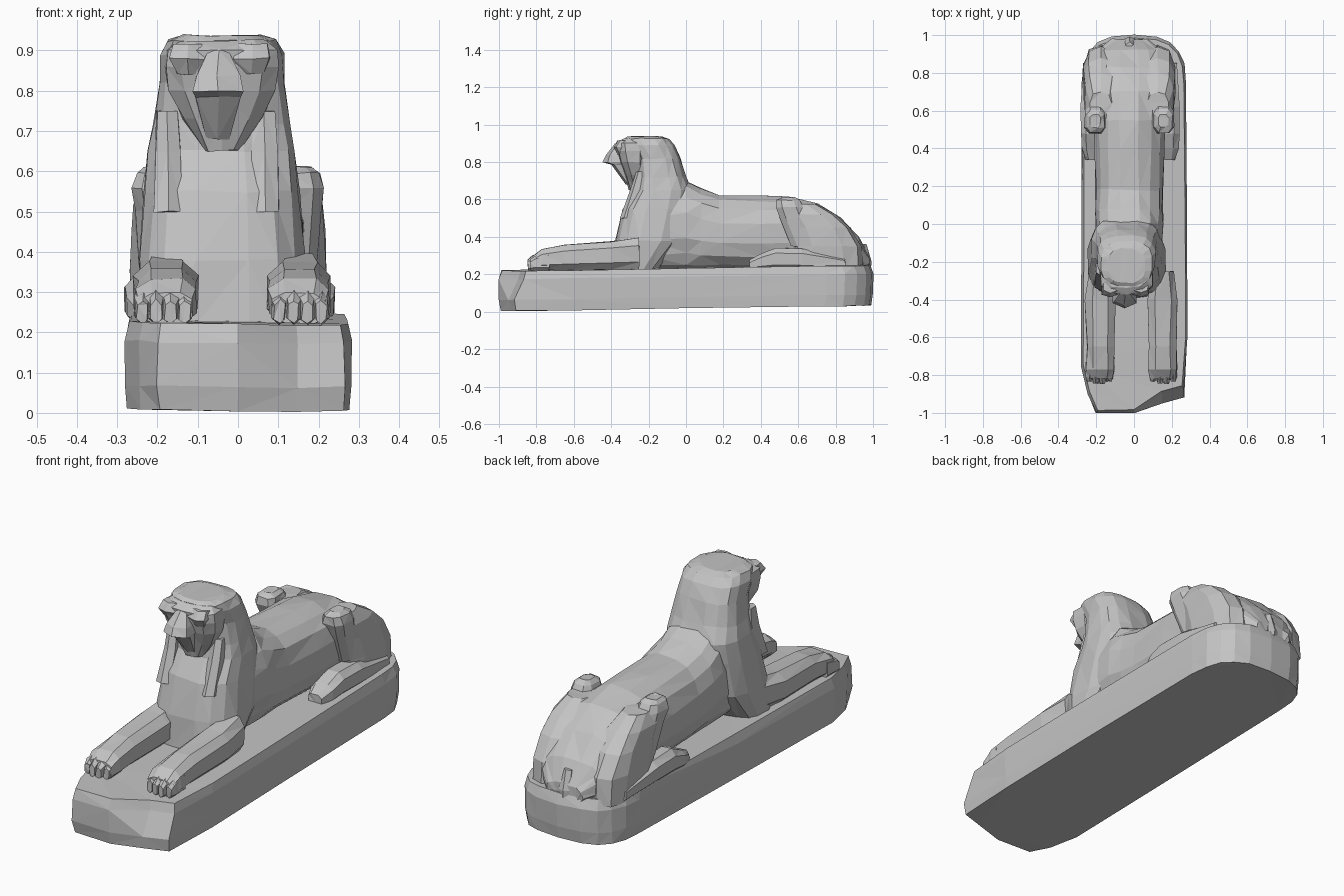
import bpy, bmesh, math, random
from mathutils import Vector

random.seed(4)
cube = bpy.data.objects.get("Cube")
if cube:
    bpy.data.objects.remove(cube, do_unlink=True)

stone = bpy.data.materials.new("grey_stone")
stone.use_nodes = True
stone.diffuse_color = (.55, .55, .55, 1)
shader = stone.node_tree.nodes["Principled BSDF"]
shader.inputs["Base Color"].default_value = stone.diffuse_color


def skin(name, loops, wear):
    """Join closed loops of points into a capped, flat-faceted solid."""
    bm = bmesh.new()
    rows = []
    for loop in loops:
        row = []
        for point in loop:
            chip = Vector([random.uniform(-wear, wear) for axis in "xyz"])
            row.append(bm.verts.new(Vector(point) + chip))
        rows.append(row)
    for low, high in zip(rows, rows[1:]):
        for i in range(len(low)):
            bm.faces.new((low[i - 1], low[i], high[i], high[i - 1]))
    bm.faces.new(rows[0])
    bm.faces.new(rows[-1])
    bmesh.ops.triangulate(bm, faces=bm.faces[:])
    bmesh.ops.recalc_face_normals(bm, faces=bm.faces[:])
    mesh = bpy.data.meshes.new(name)
    bm.to_mesh(mesh)
    bm.free()
    mesh.materials.append(stone)
    obj = bpy.data.objects.new(name, mesh)
    bpy.context.collection.objects.link(obj)


def rounded(value, power):
    return math.copysign(abs(value) ** power, value)


def ring_of_points(axis, centre, half_width, along, low, high, sides, power):
    """One rounded cross-section, across x and the remaining axis."""
    loop = []
    for i in range(sides):
        angle = math.tau * (i + .5) / sides
        x = centre + half_width * rounded(math.cos(angle), power)
        other = (low + high) / 2 + rounded(math.sin(angle), power) * (high - low) / 2
        loop.append((x, other, along) if axis == "z" else (x, along, other))
    return loop


def upright(name, centre, rings, sides=8, power=.7, wear=.003):
    """Rings are (height, half width, front, back)."""
    skin(name, [ring_of_points("z", centre, half, z, front, back, sides, power)
                for z, half, front, back in rings], wear)


def lying(name, centre, rings, sides=8, power=.7, wear=.003):
    """Rings are (distance along y, half width, top); all rest in the plinth."""
    skin(name, [ring_of_points("y", centre, half, y, floor, top, sides, power)
                for y, half, top in rings], wear)


floor = .22      # just under the top of the plinth
middle = -.025   # the animal lies a little off the middle of the plinth

# Worn plinth: rounded back, broken front corner, rising slightly to the back
arc_steps = 10
outline = [(-.28, -.75), (-.245, -.9), (-.2, -1), (0, -1), (.15, -.95),
           (.265, -.92), (.28, -.6), (.28, 0)]
for step in range(arc_steps + 1):
    turn = math.pi * step / arc_steps
    outline.append((.275 * rounded(math.cos(turn), .7),
                    .75 + .25 * rounded(math.sin(turn), .8)))
outline.append((-.275, 0))
layers = []
for height, scale in ((.02, .98), (.08, 1), (.19, 1), (.235, .97)):
    layer = []
    for x, y in outline:
        broken = .05 if height > .1 and x > .1 and y < -.9 else 0
        layer.append((x * scale, y * (1 + scale) / 2 + broken,
                      height + .015 * y - .01 * x))
    layers.append(layer)
skin("plinth", layers, .003)

# Body from shoulders to rump
lying("torso", middle, [
    (-.2, .17, .66), (0, .18, .7), (.08, .18, .66), (.18, .18, .625),
    (.4, .185, .62), (.55, .19, .615), (.7, .2, .58), (.83, .19, .5),
    (.92, .17, .4), (.98, .1, .3)], sides=16, power=.8, wear=.005)

# Upright chest, mane and flat crown
upright("chest_and_mane", -.04, [
    (floor, .2, -.39, -.15), (.38, .21, -.38, 0), (.55, .195, -.34, .03),
    (.65, .185, -.28, .03), (.72, .17, -.27, 0), (.82, .16, -.27, -.03),
    (.89, .155, -.31, -.06), (.925, .135, -.33, -.09), (.937, .1, -.31, -.13)],
    sides=16, wear=.004)

# Face tapering to the chin, and the short pointed muzzle
upright("face", -.04, [
    (.65, .045, -.305, -.2), (.73, .1, -.33, -.2), (.8, .135, -.355, -.2),
    (.86, .145, -.37, -.2), (.9, .14, -.375, -.2), (.925, .11, -.34, -.2)], 10)
upright("muzzle", -.05, [
    (.68, .03, -.32, -.25), (.785, .06, -.4, -.3), (.8, .07, -.445, -.3),
    (.84, .06, -.43, -.3), (.9, .03, -.38, -.3)], sides=6)

for side, label in ((1, "left"), (-1, "right")):
    def beside(offset):
        return middle + side * offset

    # Low brow beside the muzzle
    upright(label + "_brow", beside(.08) - .02, [
        (.84, .03, -.365, -.3), (.88, .05, -.39, -.3), (.915, .04, -.365, -.3)], 6)

    # Hanging edge of the mane on the chest
    upright(label + "_mane_lappet", beside(.12) - .03, [
        (.5, .04, -.355, -.25), (.65, .035, -.3, -.2), (.75, .03, -.27, -.2)], 6)

    # Stretched foreleg with a broad paw, then its four toes
    lying(label + "_foreleg", beside(.165) + .012, [
        (-.82, .07, .3), (-.77, .08, .335), (-.65, .075, .36),
        (-.4, .085, .38), (-.25, .06, .4)])
    for toe in range(4):
        spread = toe - 1.5
        tip = -.85 + .012 * abs(spread)
        lying(label + "_front_toe", beside(.17 + .035 * spread) + .01, [
            (tip, .014, .28), (tip + .025, .02, .3), (tip + .1, .02, .32)], 6)

    # Folded haunch rising to a raised knee
    upright(label + "_haunch", beside(.15), [
        (floor, .09, .58, .95), (.35, .095, .57, .94), (.45, .095, .55, .88),
        (.52, .085, .52, .8), (.575, .06, .5, .7)], sides=10)
    upright(label + "_knee", beside(.18), [
        (.35, .04, .56, .7), (.5, .055, .5, .65), (.56, .06, .475, .63),
        (.595, .05, .48, .61), (.612, .03, .51, .58)])

    # Hind foot tucked along the flank
    lying(label + "_hind_foot", beside(.2) + .005, [
        (.34, .04, .28), (.4, .06, .31), (.48, .065, .345),
        (.62, .065, .34), (.85, .05, .29)])

# Stub of the tail at the rump
upright("tail_stub", middle, [
    (.2, .02, .93, .99), (.27, .035, .93, .99), (.36, .02, .9, .965)], 6)
